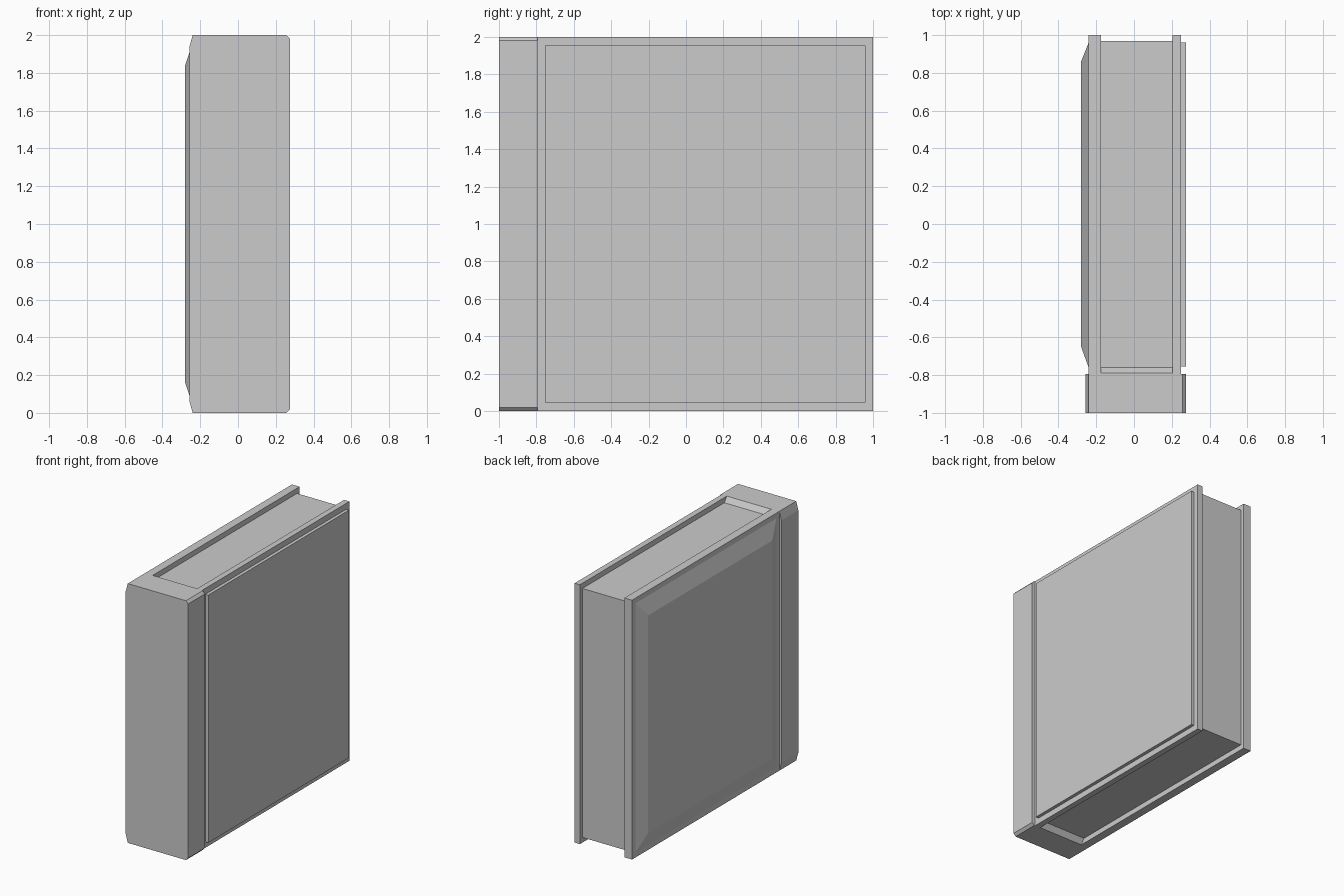
import bpy

cube = bpy.data.objects.get("Cube")
if cube:
    bpy.data.objects.remove(cube, do_unlink=True)

grey = bpy.data.materials.new("plain_grey")
grey.use_nodes = True
grey.diffuse_color = (0.6, 0.6, 0.6, 1)
grey.node_tree.nodes["Principled BSDF"].inputs["Base Color"].default_value = (0.6, 0.6, 0.6, 1)


def loft(name, start, end):
    """Solid joining two matching rings of points."""
    n = len(start)
    faces = [tuple(range(n)), tuple(reversed(range(n, 2 * n)))]
    faces += [(i, i + n, (i + 1) % n + n, (i + 1) % n) for i in range(n)]
    mesh = bpy.data.meshes.new(name)
    mesh.from_pydata(start + end, [], faces)
    mesh.materials.append(grey)
    obj = bpy.data.objects.new(name, mesh)
    bpy.context.collection.objects.link(obj)
    # Make the faces point outward
    bpy.context.view_layer.objects.active = obj
    obj.select_set(True)
    bpy.ops.object.mode_set(mode='EDIT')
    bpy.ops.mesh.select_all(action='SELECT')
    bpy.ops.mesh.normals_make_consistent(inside=False)
    bpy.ops.object.mode_set(mode='OBJECT')
    obj.select_set(False)
    return obj


def rect(x, y0, y1, z0, z1):
    return [(x, y0, z0), (x, y1, z0), (x, y1, z1), (x, y0, z1)]


def slab(name, x0, x1, y0, y1, z0, z1):
    return loft(name, rect(x0, y0, y1, z0, z1), rect(x1, y0, y1, z0, z1))


# Covers
slab("left_cover", 0.205, 0.25, -0.8, 1, 0, 2)
slab("right_cover", -0.24, -0.175, -0.8, 1, 0, 2)

# Raised panels: flat on one cover, bevelled on the other
slab("flat_panel", 0.25, 0.275, -0.755, 0.96, 0.045, 1.955)
loft("bevelled_panel", rect(-0.24, -0.76, 0.96, 0.04, 1.96),
     rect(-0.28, -0.65, 0.86, 0.16, 1.84))

# Page block, sloping up to meet the spine
upper = [(-0.79, 2), (-0.76, 1.96), (0.97, 1.96)]
side = [(-0.8, 2)] + upper + [(y, 2 - z) for y, z in reversed(upper)] + [(-0.8, 0)]
loft("pages", [(-0.175, y, z) for y, z in side], [(0.205, y, z) for y, z in side])

# Spine with chamfered ends
top = [(-0.258, 1.935), (-0.24, 2), (0.256, 2), (0.275, 1.98)]
outline = top + [(x, 2 - z) for x, z in reversed(top)]
loft("spine", [(x, -1, z) for x, z in outline], [(x, -0.795, z) for x, z in outline])
